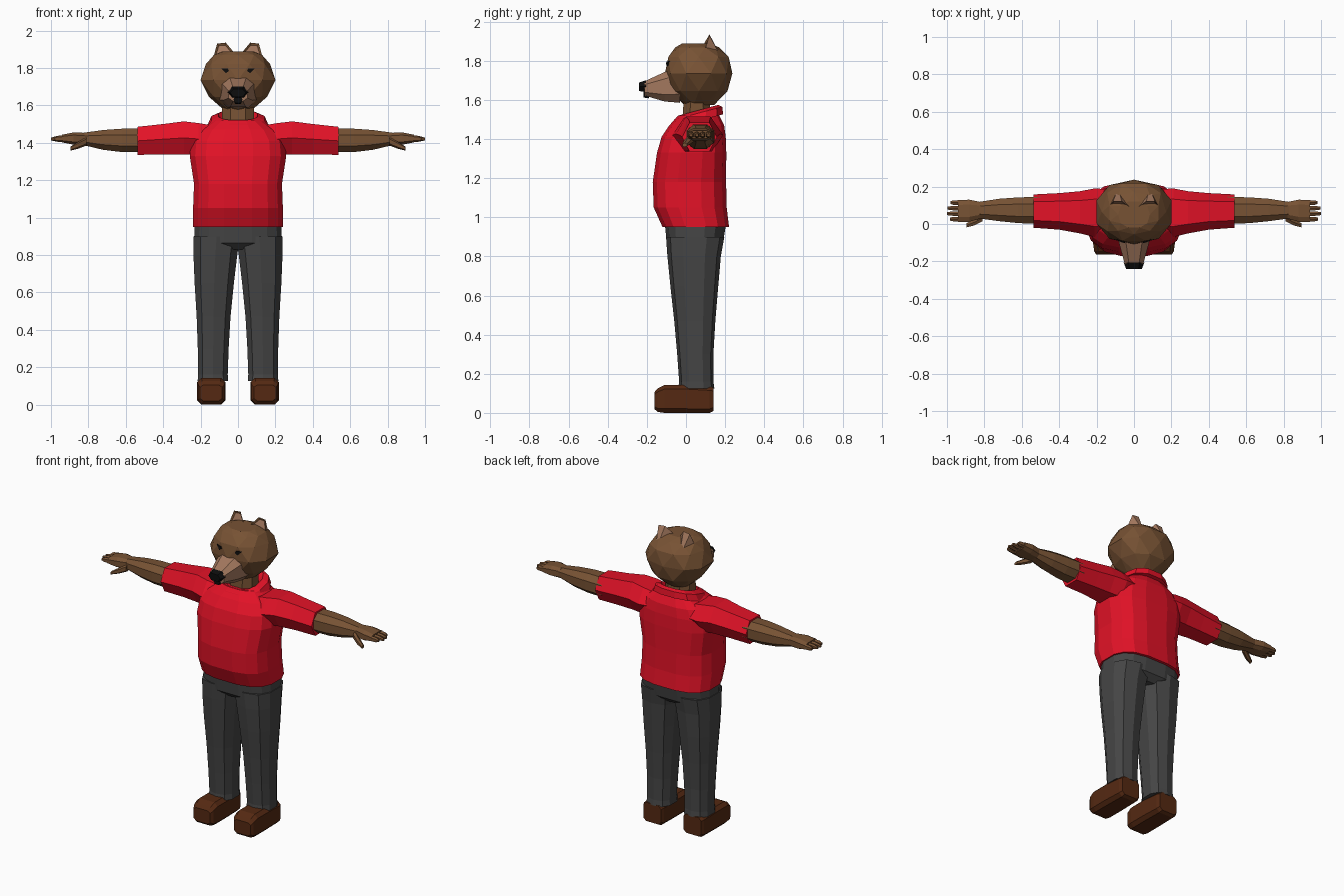
import bpy, bmesh, math
from mathutils import Vector
from mathutils.bvhtree import BVHTree

if "Cube" in bpy.data.objects:
    bpy.data.objects.remove(bpy.data.objects["Cube"])


def material(name, rgb):
    m = bpy.data.materials.new(name)
    m.diffuse_color = (*rgb, 1)
    m.use_nodes = True
    m.node_tree.nodes["Principled BSDF"].inputs["Base Color"].default_value = m.diffuse_color
    return m


FUR = material("brown fur", (0.185, 0.085, 0.034))
TAN = material("tan muzzle", (0.36, 0.185, 0.11))
RED = material("red cloth", (0.76, 0.006, 0.02))
GREY = material("charcoal cloth", (0.060, 0.060, 0.060))
LEATHER = material("brown leather", (0.090, 0.022, 0.006))
BLACK = material("black", (0.004, 0.004, 0.004))


def finish(name, bm, *mats):
    bmesh.ops.recalc_face_normals(bm, faces=bm.faces)
    me = bpy.data.meshes.new(name)
    bm.to_mesh(me)
    bm.free()
    for m in mats:
        me.materials.append(m)
    ob = bpy.data.objects.new(name, me)
    bpy.context.collection.objects.link(ob)
    return ob


def ring(a0, a1, b0, b1, n, e, turn):
    """Superellipse polygon stretched to fill the given bounds."""
    pts = []
    for i in range(n):
        t = 2 * math.pi * (i + turn) / n
        c, s = math.cos(t), math.sin(t)
        pts.append((math.copysign(abs(c) ** (2 / e), c), math.copysign(abs(s) ** (2 / e), s)))
    ma, mb = max(p[0] for p in pts), max(p[1] for p in pts)
    return [((a0 + a1) / 2 + p / ma * (a1 - a0) / 2,
             (b0 + b1) / 2 + q / mb * (b1 - b0) / 2) for p, q in pts]


def loft(name, mat, axis, sections, n=8, e=2.4, turn=0.5, stagger=False, side=1, slope=0):
    """Skin sections (position, a0, a1, b0, b1) along an axis; slope tilts z by y."""
    bm = bmesh.new()
    rows = []
    for k, (p, *box) in enumerate(sections):
        shift = turn + (0.5 * k if stagger else 0)
        row = []
        for a, b in ring(*box, n, e, shift):
            co = {"x": (p, a, b), "y": (a, p, b), "z": (a, b, p + slope * b)}[axis]
            row.append(bm.verts.new((co[0] * side, co[1], co[2])))
        if stagger:  # keep indices aligned so that triangles alternate
            row = row[-(k // 2) % n:] + row[:-(k // 2) % n]
        rows.append(row)
    for k, (r, s) in enumerate(zip(rows, rows[1:])):
        for i in range(n):
            j = (i + 1) % n
            if not stagger:
                bm.faces.new((r[i], r[j], s[j], s[i]))
            elif k % 2 == 0:
                bm.faces.new((r[i], r[j], s[i]))
                bm.faces.new((r[j], s[j], s[i]))
            else:
                bm.faces.new((r[i], s[j], s[i]))
                bm.faces.new((r[i], r[j], s[j]))
    bm.faces.new(rows[0])
    bm.faces.new(rows[-1])
    return finish(name, bm, mat)


# Shirt body and collar
loft("shirt_body", RED, "z", [
    (0.95, -.24, .24, -.12, .22), (1.05, -.24, .24, -.165, .208),
    (1.18, -.235, .235, -.17, .205), (1.33, -.258, .258, -.148, .206),
    (1.41, -.25, .25, -.125, .203), (1.47, -.205, .205, -.085, .195),
    (1.52, -.13, .13, -.04, .17)], n=16, e=2.8)
loft("collar", RED, "z", [
    (1.475, -.16, .16, -.085, .19), (1.515, -.142, .142, -.06, .185),
    (1.53, -.105, .105, -.035, .165), (1.50, -.085, .085, -.02, .135)],
    n=12, slope=0.27)

# Trouser seat bridging both legs
loft("trouser_seat", GREY, "z", [
    (0.83, -.10, .10, -.06, .15), (0.865, -.235, .235, -.098, .188),
    (0.965, -.232, .232, -.108, .205)], n=16, e=2.8)

# Neck and faceted head
loft("neck", FUR, "z", [(1.48, -.085, .085, -.02, .13), (1.62, -.085, .085, -.01, .12)])
head = loft("head", FUR, "z", [
    (1.575, -.075, .075, -.01, .145), (1.645, -.155, .155, -.08, .212),
    (1.735, -.2, .2, -.108, .237), (1.82, -.172, .172, -.09, .218),
    (1.868, -.13, .13, -.055, .17), (1.888, -.085, .085, -.02, .12)],
    n=10, e=2.3, stagger=True)

# Muzzle, nose and mouth
loft("muzzle", TAN, "y", [
    (-.03, -.10, .10, 1.585, 1.775), (-.11, -.078, .078, 1.592, 1.742),
    (-.212, -.05, .05, 1.622, 1.695)], e=2.8)
loft("nose", BLACK, "y", [(-.205, -.056, .056, 1.64, 1.70),
                          (-.24, -.042, .042, 1.645, 1.688)], n=6, turn=0)
loft("mouth", BLACK, "y", [(-.19, -.024, .024, 1.608, 1.65),
                           (-.217, -.024, .024, 1.612, 1.65)], n=6, turn=0)

surface = BVHTree.FromPolygons([v.co for v in head.data.vertices],
                               [list(p.vertices) for p in head.data.polygons])


def eye(name, side):
    """Thin plate following the face."""
    bm = bmesh.new()
    front, back = [], []
    for x, z in ((.048, 1.785), (.064, 1.772), (.09, 1.798), (.055, 1.796)):
        hit = surface.ray_cast(Vector((x * side, -1, z)), Vector((0, 1, 0)))[0]
        front.append(bm.verts.new(hit + Vector((0, -.007, 0))))
        back.append(bm.verts.new(hit + Vector((0, .001, 0))))
    bm.faces.new(front)
    bm.faces.new(back[::-1])
    for i in range(4):
        j = (i + 1) % 4
        bm.faces.new((front[i], back[i], back[j], front[j]))
    finish(name, bm, BLACK)


def ear(name, side):
    """Wedge with a tan back and a framed inner panel."""
    bm = bmesh.new()
    a, b, c, d, k = [bm.verts.new((x * side, y, z)) for x, y, z in (
        (.14, .085, 1.82), (.015, .085, 1.875), (.065, .12, 1.935),
        (.112, .12, 1.93), (.085, .195, 1.79))]
    panel = bm.faces.new((a, b, c, d))
    for tri in ((b, c, k), (c, d, k), (d, a, k), (a, b, k)):
        bm.faces.new(tri).material_index = 1
    bmesh.ops.recalc_face_normals(bm, faces=bm.faces)
    rim = bmesh.ops.inset_individual(bm, faces=[panel], thickness=.013, depth=-.008)["faces"]
    panel.material_index = 1
    for f in rim:
        f.material_index = 0
    finish(name, bm, FUR, TAN)


for label, s in (("right", -1), ("left", 1)):
    eye(label + "_eye", s)
    ear(label + "_ear", s)

    # Sleeve, forearm and hand
    loft(label + "_sleeve", RED, "x", [
        (.12, -.06, .185, 1.36, 1.49), (.21, -.07, .19, 1.335, 1.505),
        (.29, -.05, .175, 1.338, 1.514), (.40, -.03, .165, 1.338, 1.50),
        (.538, -.02, .158, 1.335, 1.485)], side=s, n=6, turn=0)
    loft(label + "_forearm", FUR, "x", [
        (.50, .0, .146, 1.35, 1.475), (.62, .005, .142, 1.35, 1.475),
        (.72, .015, .135, 1.362, 1.468), (.83, .03, .118, 1.388, 1.453)],
        side=s, n=8)
    loft(label + "_palm", FUR, "x", [
        (.82, .03, .118, 1.388, 1.453), (.88, .012, .13, 1.39, 1.455),
        (.94, .012, .128, 1.402, 1.443)], side=s, e=3)
    loft(label + "_thumb", FUR, "x", [
        (.81, .015, .05, 1.385, 1.43), (.855, -.008, .025, 1.368, 1.405),
        (.895, -.018, .004, 1.358, 1.38)], side=s, n=6)
    for i, tip in enumerate((.985, 1.0, .998, .98)):
        y = .026 + i * .0295
        loft(f"{label}_finger_{i + 1}", FUR, "x", [
            (.92, y - .013, y + .013, 1.403, 1.44),
            (.965, y - .012, y + .012, 1.405, 1.437),
            (tip, y - .008, y + .008, 1.412, 1.427)], side=s, n=6)

    # Trouser leg
    loft(label + "_trouser_leg", GREY, "z", [
        (.125, .052, .216, -.04, .145), (.16, .055, .213, -.035, .14),
        (.30, .05, .215, -.045, .14), (.47, .04, .221, -.06, .15),
        (.65, .022, .232, -.08, .165), (.80, .004, .238, -.095, .178),
        (.90, -.01, .238, -.102, .196)], side=s, n=10, e=2.6)

    # Shoe
    loft(label + "_shoe", LEATHER, "y", [
        (-.162, .085, .203, .02, .105), (-.145, .073, .213, .005, .125),
        (-.11, .068, .218, .0, .143), (.0, .068, .218, .0, .143),
        (.12, .072, .214, .0, .135), (.14, .08, .206, .01, .13)],
        side=s, e=5)
